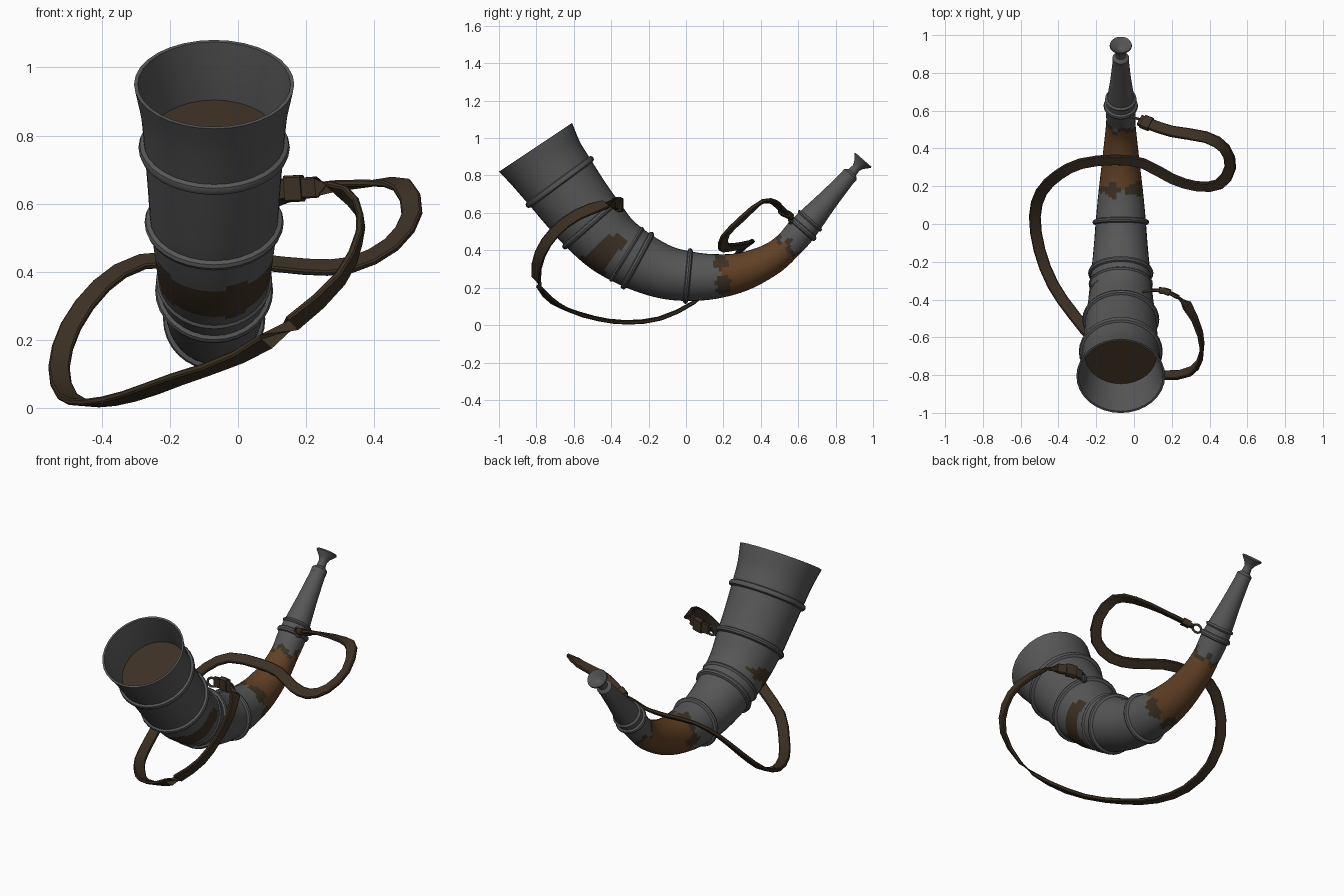
import bpy, bmesh, math
from mathutils import Vector

if "Cube" in bpy.data.objects:
    bpy.data.objects.remove(bpy.data.objects["Cube"])

CX, SIDES = -0.07, 32


def material(name, rgb):
    m = bpy.data.materials.new(name)
    m.diffuse_color = (*rgb, 1)
    m.use_nodes = True
    m.node_tree.nodes["Principled BSDF"].inputs["Base Color"].default_value = m.diffuse_color
    return m


metal = material("dark metal", (0.095, 0.095, 0.095))
horn_brown = material("horn brown", (0.12, 0.052, 0.018))
dark_brown = material("dark brown", (0.045, 0.030, 0.017))


def spline(pts, t):
    """Catmull-Rom value at index t for points of any dimension"""
    i = max(0, min(int(t), len(pts) - 2))
    f = t - i
    b, c = pts[i], pts[i + 1]
    a = pts[i - 1] if i > 0 else [2 * p - q for p, q in zip(b, c)]
    d = pts[i + 2] if i + 2 < len(pts) else [2 * q - p for p, q in zip(b, c)]
    return [0.5 * (2 * q + (r - p) * f + (2 * p - 5 * q + 4 * r - s) * f * f
                   + (3 * q - p - 3 * r + s) * f ** 3) for p, q, r, s in zip(a, b, c, d)]


def finish(bm, name, mats, angle=40):
    bmesh.ops.recalc_face_normals(bm, faces=bm.faces)
    me = bpy.data.meshes.new(name)
    bm.to_mesh(me)
    bm.free()
    for m in mats:
        me.materials.append(m)
    ob = bpy.data.objects.new(name, me)
    bpy.context.collection.objects.link(ob)
    bpy.ops.object.select_all(action='DESELECT')
    ob.select_set(True)
    bpy.context.view_layer.objects.active = ob
    bpy.ops.object.shade_smooth_by_angle(angle=math.radians(angle))
    return ob


def tube(name, stations, mats, rule=None, caps=(False, False), closed=False):
    """Skin circles (y, z, tangent y, tangent z, radius) lying across the horn plane"""
    bm = bmesh.new()
    rings = []
    for y, z, ty, tz, r in stations:
        ring = []
        for k in range(SIDES):
            a = 2 * math.pi * k / SIDES
            s = r * math.sin(a)
            ring.append(bm.verts.new((CX + r * math.cos(a), y - tz * s, z + ty * s)))
        rings.append(ring)
    n = len(rings)
    for i in range(n if closed else n - 1):
        p, q = rings[i], rings[(i + 1) % n]
        for k in range(SIDES):
            j = (k + 1) % SIDES
            f = bm.faces.new((p[k], p[j], q[j], q[k]))
            if rule:
                f.material_index = rule(i, k)
    if caps[0]:
        bm.faces.new(rings[0]).material_index = len(mats) - 1
    if caps[1]:
        bm.faces.new(rings[-1])
    return finish(bm, name, mats)


# Horn centre line: y, z, radius
AXIS = [(-.805, .95, .235), (-.745, .86, .215), (-.675, .765, .205), (-.59, .65, .195),
        (-.505, .545, .187), (-.40, .435, .172), (-.26, .345, .157), (-.12, .285, .143),
        (.01, .262, .133), (.15, .26, .12), (.30, .285, .103), (.45, .35, .086),
        (.545, .425, .077), (.625, .515, .078), (.76, .67, .056), (.87, .795, .042)]


def station(t, radius=None, shift=0.0):
    y, z, r = spline(AXIS, t)
    p, q = spline(AXIS, max(t - .02, 0)), spline(AXIS, min(t + .02, 15))
    ty, tz = q[0] - p[0], q[1] - p[1]
    l = math.hypot(ty, tz)
    ty, tz = ty / l, tz / l
    return (y + ty * shift, z + tz * shift, ty, tz, r if radius is None else radius)


# Horn body: inner lining with brown bottom, lip, then the outside
STEP = 0.1
inner = [station(1.75, .190), station(1, .203), station(0, .224)]
outer = [station(i * STEP) for i in range(151)]


def horn_colour(i, k):
    t = (i - len(inner) + .5) * STEP
    if t < 0:
        return 0
    a = 2 * math.pi * (k + .5) / SIDES
    s = math.sin(a)
    jag = .12 * math.sin(5 * a + 1) + .08 * math.sin(9 * a)
    # exposed horn under the bend, narrowing to a point up the sides
    if abs(t - 5 - .45 * max(0, s)) < .33 - .5 * max(0, s) + jag * .5:
        return 2
    if t < 9.1 + jag or t > 12.1 + jag * 1.5:
        return 0
    if t < 9.45 - jag * 1.2 or t > 11.85 + jag:
        return 2
    return 1


tube("horn_body", inner + outer, [metal, horn_brown, dark_brown], horn_colour, (True, False))

# Raised metal bands: position, radius, half width
for n, (t, r, w) in enumerate([(2, .222, .02), (4, .204, .018), (5.6, .170, .012),
                               (6, .173, .018), (8, .15, .016),
                               (13, .091, .018), (13.3, .083, .012)]):
    base = spline(AXIS, t)[2] - .004
    prof = [(-w, base), (-w * .6, r - .004), (0, r), (w * .6, r - .004), (w, base)]
    tube(f"metal_band_{n + 1}", [station(t, rr, d) for d, rr in prof], [metal], closed=True)

# Mouthpiece with neck and flared cup
prof = [(-.012, .044), (.015, .044), (.03, .026), (.06, .023), (.08, .031), (.112, .059),
        (.119, .057), (.095, .025), (.085, .012)]
py, pz = AXIS[-1][:2]
tube("mouthpiece", [(py + .66 * d, pz + .75 * d, .66, .75, r) for d, r in prof],
     [metal], caps=(True, True))

# Leather strap: path points, and the facing direction at some of them
PATH = [(.09, -.35, .64), (.18, -.36, .645), (.28, -.43, .645), (.35, -.58, .59),
        (.355, -.70, .50), (.30, -.78, .38), (.16, -.80, .25), (0, -.74, .15),
        (-.18, -.64, .085), (-.32, -.48, .035), (-.43, -.32, .015), (-.50, -.14, .035),
        (-.525, .04, .12), (-.49, .17, .24), (-.40, .26, .36), (-.28, .32, .43),
        (-.1, .34, .435), (.05, .32, .43), (.2, .24, .415), (.33, .20, .42),
        (.45, .21, .48), (.51, .30, .57), (.48, .40, .655), (.38, .46, .66),
        (.2, .49, .64), (.08, .53, .60), (.03, .55, .58)]
FACING = {0: (0, -1, 0), 2: (.7, -.7, 0), 4: (1, 0, 0), 6: (.8, -.2, .5), 8: (.4, 0, .9),
          10: (.1, 0, 1), 13: (0, -.5, .8), 17: (0, -.6, .8), 21: (-.3, -.6, .7),
          24: (0, .4, .9), 26: (0, .4, .9)}


def facing(t):
    keys = sorted(FACING)
    for a, b in zip(keys, keys[1:]):
        if t <= b:
            return Vector(FACING[a]).lerp(Vector(FACING[b]), (t - a) / (b - a))
    return Vector(FACING[keys[-1]])


def belt(name, t0, t1, steps, width, thick, mat):
    bm = bmesh.new()
    rings = []
    w, h = width / 2, thick / 2
    shape = [(-w, -h * .5), (-w * .85, -h), (w * .85, -h), (w, -h * .5),
             (w, h * .5), (w * .85, h), (-w * .85, h), (-w, h * .5)]
    for i in range(steps + 1):
        t = t0 + (t1 - t0) * i / steps
        c = Vector(spline(PATH, t))
        tan = (Vector(spline(PATH, min(t + .05, 26))) - Vector(spline(PATH, max(t - .05, 0)))).normalized()
        side = tan.cross(facing(t)).normalized()
        nor = side.cross(tan)
        rings.append([bm.verts.new(c + side * u + nor * v) for u, v in shape])
    for p, q in zip(rings, rings[1:]):
        for k in range(8):
            bm.faces.new((p[k], p[k - 1], q[k - 1], q[k]))
    bm.faces.new(rings[0])
    bm.faces.new(rings[-1])
    return finish(bm, name, [mat], 35)


belt("strap", 0, 26, 52, .062, .02, dark_brown)
belt("strap_sleeve_front", .5, 1.1, 2, .078, .034, dark_brown)
belt("strap_sleeve_back", 24.9, 25.6, 2, .075, .034, dark_brown)

# Metal links joining the strap to the bands
for name, loc, rot in [("front_link", (.075, -.355, .635), (math.pi / 2, .4, .2)),
                       ("back_link", (.01, .56, .57), (math.pi / 2, -.5, -.3))]:
    bpy.ops.mesh.primitive_torus_add(location=loc, rotation=rot, major_radius=.026,
                                     minor_radius=.007, major_segments=16, minor_segments=8)
    link = bpy.context.object
    link.name = name
    link.data.materials.append(metal)
    bpy.ops.object.shade_smooth_by_angle()
